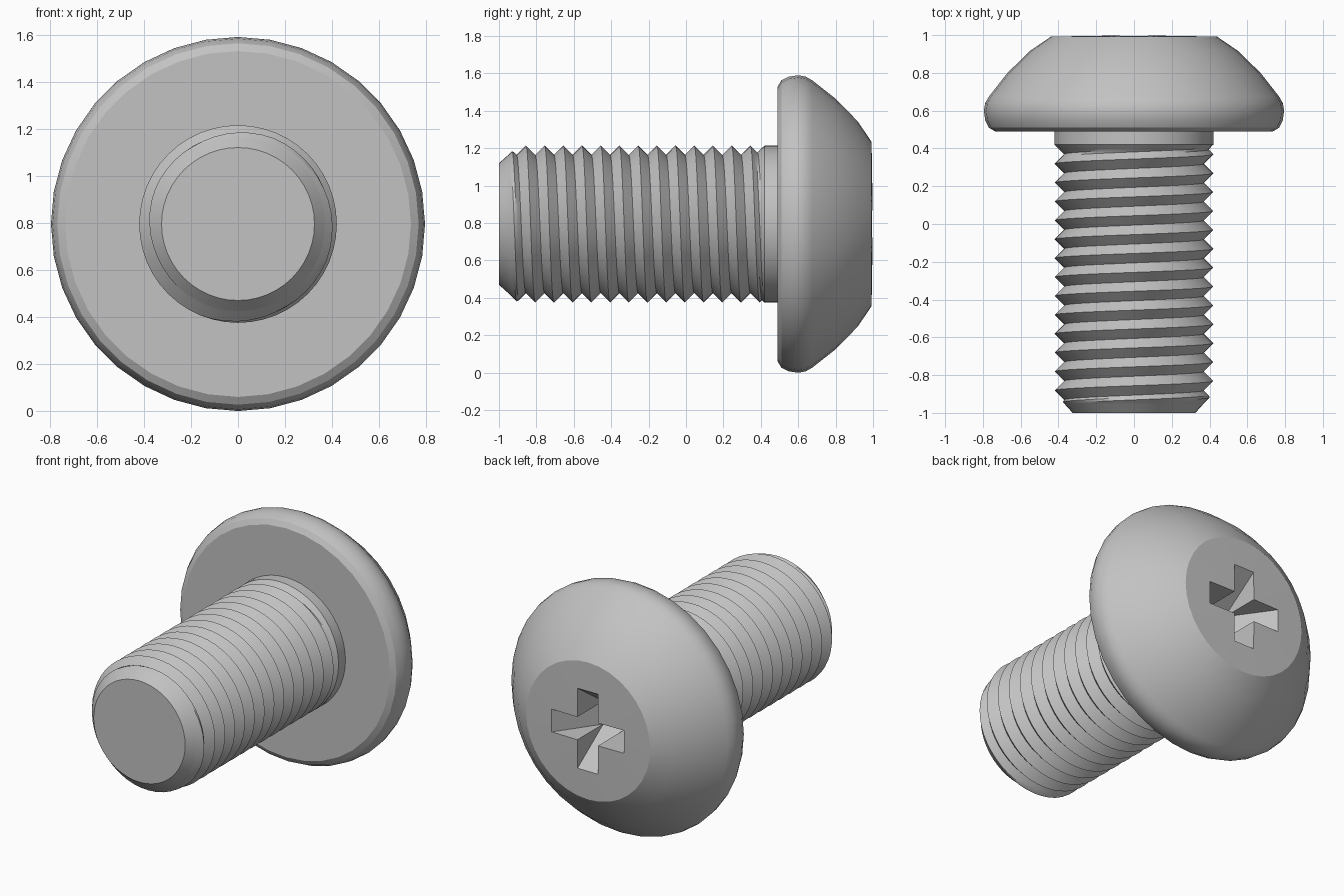
import bpy, bmesh, math
from math import sin, cos, pi, tau

if "Cube" in bpy.data.objects:
    bpy.data.objects.remove(bpy.data.objects["Cube"])

AXIS_Z = 0.795          # height of the screw axis
PITCH = 0.1
ROOT, CREST = 0.37, 0.42
TIP_END, NECK_START = -0.95, 0.42

steel = bpy.data.materials.new("grey_steel")
steel.use_nodes = True
grey = (0.54, 0.54, 0.54, 1)
steel.diffuse_color = grey
steel.node_tree.nodes["Principled BSDF"].inputs["Base Color"].default_value = grey


def polar(r, y, a):
    return (r * sin(a), y, AXIS_Z + r * cos(a))


def finish(name, bm):
    bmesh.ops.remove_doubles(bm, verts=bm.verts, dist=1e-5)
    bmesh.ops.recalc_face_normals(bm, faces=bm.faces)
    mesh = bpy.data.meshes.new(name)
    bm.to_mesh(mesh)
    bm.free()
    mesh.materials.append(steel)
    obj = bpy.data.objects.new(name, mesh)
    bpy.context.collection.objects.link(obj)
    return obj


def grid(name, rows, sides, point):
    """Tube surface whose vertices come from point(row, angle)."""
    bm = bmesh.new()
    vs = [[bm.verts.new(point(k, tau * i / sides)) for i in range(sides + 1)]
          for k in range(rows)]
    for a, b in zip(vs, vs[1:]):
        for i in range(sides):
            bm.faces.new((a[i], a[i + 1], b[i + 1], b[i]))
    return finish(name, bm)


def lathe(name, profile, sides):
    return grid(name, len(profile), sides, lambda k, a: polar(*profile[k], a))


def smooth(obj, angle):
    bpy.ops.object.select_all(action='DESELECT')
    obj.select_set(True)
    bpy.context.view_layer.objects.active = obj
    bpy.ops.object.shade_smooth_by_angle(angle=math.radians(angle))


# Domed head with rounded rim
head = lathe("head", [
    (0, 0.49), (0.735, 0.49), (0.768, 0.51), (0.788, 0.55), (0.795, 0.6),
    (0.788, 0.64), (0.768, 0.675), (0.67, 0.8), (0.55, 0.917),
    (0.44, 0.992), (0, 1.0)], 36)


# Cross recess: two crossed wedges cut from the head
def wedge(name, upright):
    half, deep, length, depth = 0.073, 0.073, 0.26, 0.265
    rise = 0.05
    top = length + (length - deep) * rise / depth
    bm = bmesh.new()
    ends = []
    for s in (-half, half):
        pts = [(-top, 1 + rise), (top, 1 + rise), (deep, 1 - depth), (-deep, 1 - depth)]
        ends.append([bm.verts.new((s, y, AXIS_Z + t) if upright else (t, y, AXIS_Z + s))
                     for t, y in pts])
    a, b = ends
    bm.faces.new(a)
    bm.faces.new(b[::-1])
    for i in range(4):
        j = (i + 1) % 4
        bm.faces.new((a[i], b[i], b[j], a[j]))
    return finish(name, bm)


for upright in (True, False):
    cutter = wedge("recess_cutter", upright)
    mod = head.modifiers.new("recess", 'BOOLEAN')
    mod.operation, mod.solver, mod.object = 'DIFFERENCE', 'EXACT', cutter
    bpy.context.view_layer.objects.active = head
    bpy.ops.object.modifier_apply(modifier=mod.name)
    bpy.data.objects.remove(cutter)
smooth(head, 28)

# Chamfered tip and plain neck
tip = lathe("tip", [(0, -1), (0.325, -1), (ROOT, TIP_END)], 48)
neck = lathe("neck", [(CREST, NECK_START), (CREST, 0.5)], 48)

# Helical thread, fading into the tip chamfer and the neck
STEPS = 8


def thread_point(k, a):
    y = -1.056 + PITCH * (k / STEPS + a / tau - 1)
    if y <= TIP_END:
        return polar(ROOT, TIP_END, a)
    if y >= NECK_START:
        return polar(CREST, NECK_START, a)
    wave = abs((k / STEPS) % 1 - 0.5) * 2
    r = ROOT + (CREST - ROOT) * wave
    r = min(r, ROOT + y - TIP_END)
    return polar(max(r, CREST + y - NECK_START), y, a)


thread = grid("thread", 17 * STEPS, 48, thread_point)

for part in (tip, neck, thread):
    smooth(part, 30)
